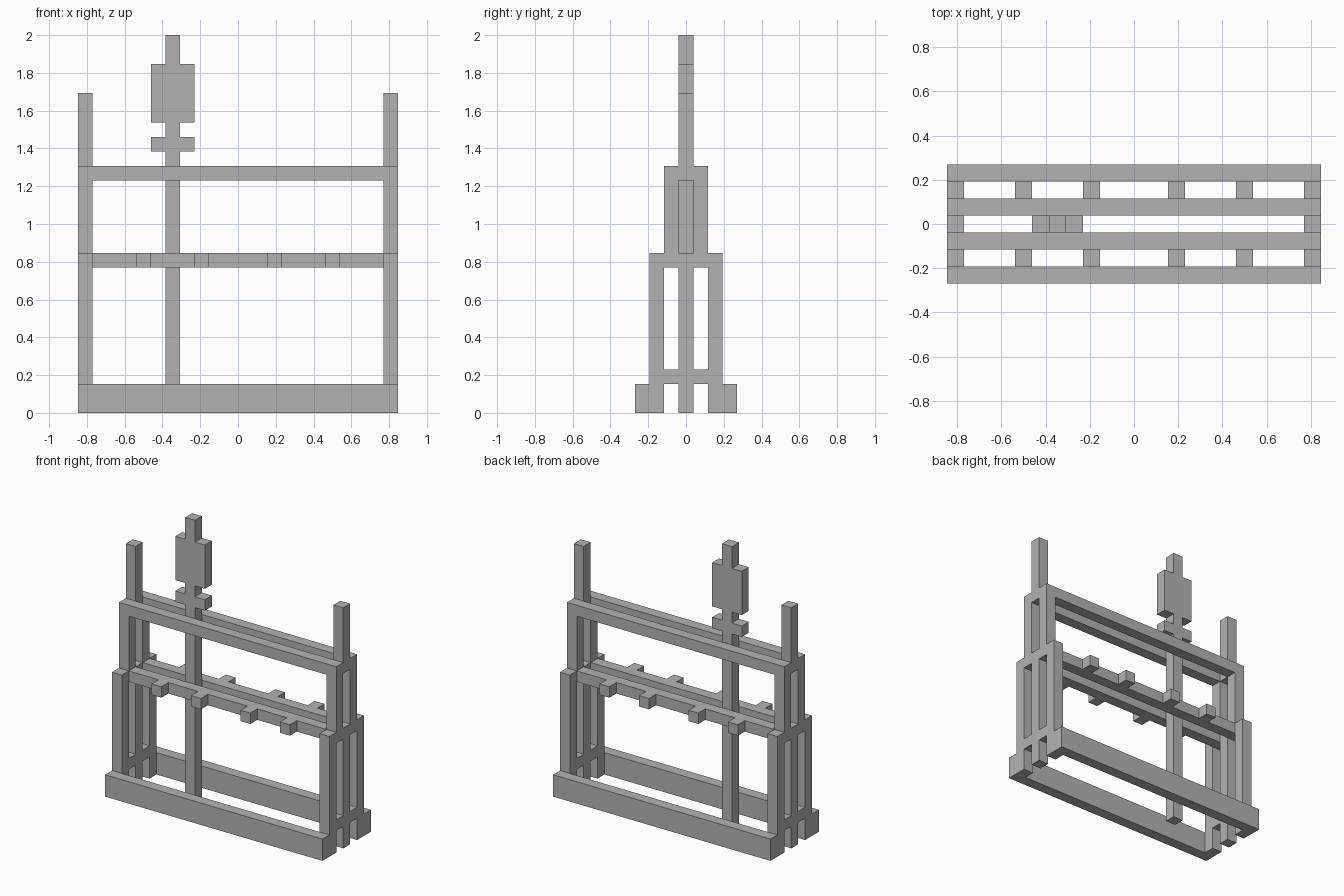
import bpy

cube = bpy.data.objects.get("Cube")
if cube:
    bpy.data.objects.remove(cube, do_unlink=True)

U = 2 / 26  # one timber thickness

grey = bpy.data.materials.new("plain grey")
grey.use_nodes = True
COLOUR = (0.45, 0.45, 0.45, 1)
grey.diffuse_color = COLOUR
grey.node_tree.nodes["Principled BSDF"].inputs["Base Color"].default_value = COLOUR


def timber(name, x, y, z, width=1, depth=1):
    """Box centred on x and y, z = (bottom, top), all in timber thicknesses."""
    bottom, top = z
    bpy.ops.mesh.primitive_cube_add(size=1, location=(x * U, y * U, (bottom + top) / 2 * U))
    obj = bpy.context.object
    obj.name = name
    obj.scale = (width * U, depth * U, (top - bottom) * U)
    bpy.ops.object.transform_apply(location=False, rotation=False, scale=True)
    obj.data.materials.append(grey)


LENGTH = 22
END = 10.5

for face, sy in (("front", -1), ("back", 1)):
    # Long horizontal beams
    timber(face + "_base_beam", 0, 3 * sy, (0, 2), LENGTH)
    timber(face + "_middle_rail", 0, sy, (10, 11), LENGTH)
    timber(face + "_top_rail", 0, sy, (16, 17), LENGTH)

    # Pegs along the middle rail
    for i, x in enumerate((-6.5, -2.5, 2.5, 6.5), 1):
        timber(f"{face}_peg_{i}", x, 2 * sy, (10, 11))

    # Legs, ties and uprights of the end frames
    for side, sx in (("right", -1), ("left", 1)):
        end = f"{face}_{side}_"
        timber(end + "leg", END * sx, 2 * sy, (0, 11))
        timber(end + "low_tie", END * sx, sy, (2, 3))
        timber(end + "upright", END * sx, sy, (11, 16))

# Centre posts at both ends, open between the uprights
for side, sx in (("right", -1), ("left", 1)):
    timber(side + "_lower_post", END * sx, 0, (0, 11))
    timber(side + "_upper_post", END * sx, 0, (16, 22))

# Tall pole with its crosspiece and broad head, made in stacked sections
POLE_X = -4.5
for name, z, width in (("pole_shaft", (0, 18), 1), ("pole_crosspiece", (18, 19), 3),
                       ("pole_neck", (19, 20), 1), ("pole_head", (20, 24), 3),
                       ("pole_tip", (24, 26), 1)):
    timber(name, POLE_X, 0, z, width)
